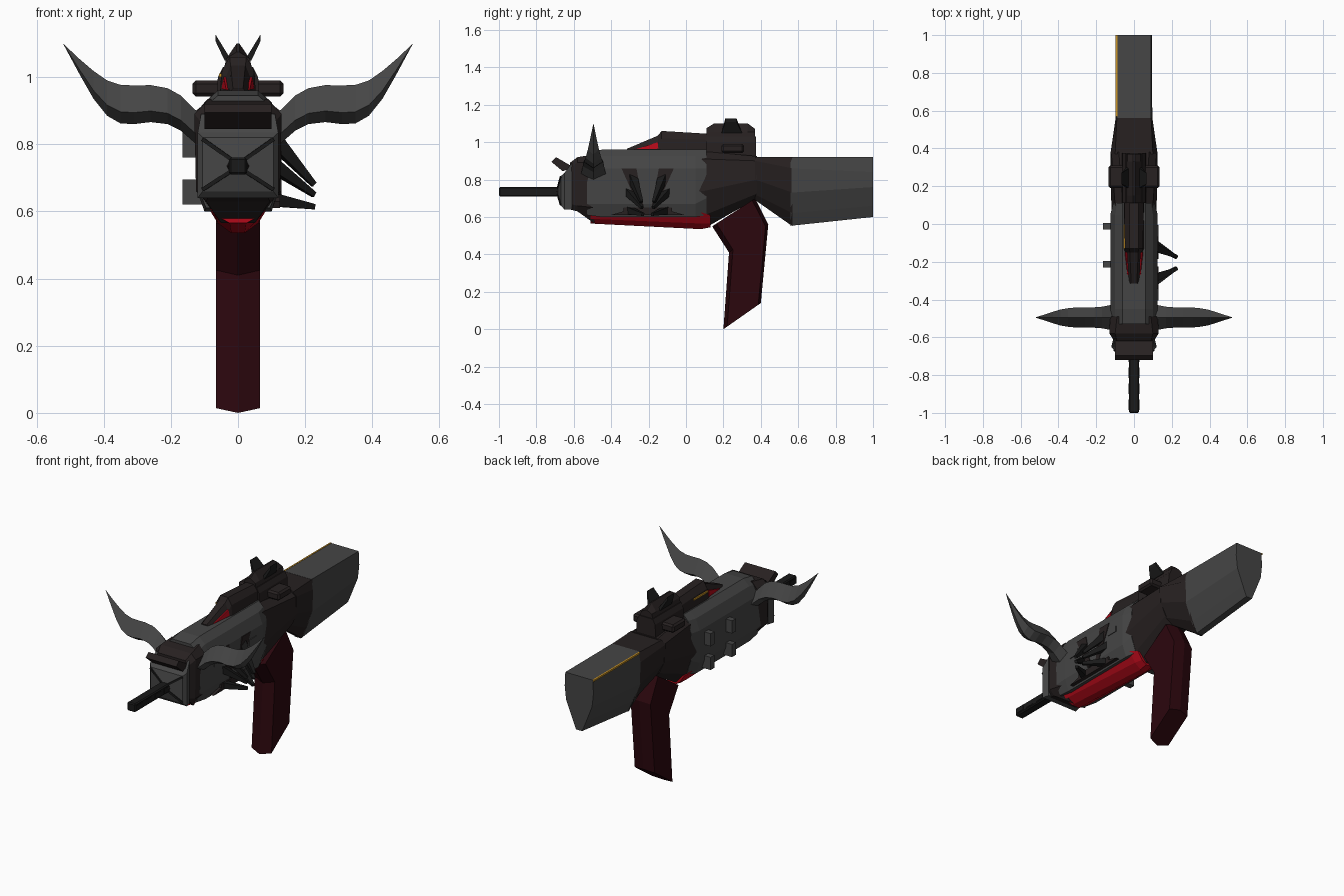
import bpy, bmesh, math
from mathutils import Vector, Matrix


def material(name, rgb):
    m = bpy.data.materials.new(name)
    m.diffuse_color = (*rgb, 1)
    return m


GREY = material("gunmetal", (0.06, 0.06, 0.06))
DARK = material("dark_metal", (0.02, 0.015, 0.015))
BLACK = material("black_metal", (0.01, 0.01, 0.01))
MAROON = material("maroon", (0.024, 0.002, 0.004))
RED = material("red", (0.45, 0.003, 0.01))
GOLD = material("gold", (0.6, 0.3, 0.02))


def finish(name, bm, mat):
    bmesh.ops.recalc_face_normals(bm, faces=bm.faces)
    me = bpy.data.meshes.new(name)
    bm.to_mesh(me)
    bm.free()
    me.materials.append(mat)
    ob = bpy.data.objects.new(name, me)
    bpy.context.collection.objects.link(ob)
    return ob


def skin(name, rings, mat):
    """Bridge equal rings of 3D points and cap both ends."""
    bm = bmesh.new()
    vs = [[bm.verts.new(p) for p in r] for r in rings]
    n = len(vs[0])
    for a, b in zip(vs, vs[1:]):
        for i in range(n):
            bm.faces.new((a[i], a[(i + 1) % n], b[(i + 1) % n], b[i]))
    bm.faces.new(vs[0])
    bm.faces.new(vs[-1])
    return finish(name, bm, mat)


def hull(name, sections, mat):
    """Loft along y; each section is (y, right half outline from top to bottom)."""
    rings = [[(x, y, z) for x, z in h] + [(-x, y, z) for x, z in reversed(h)]
             for y, h in sections]
    return skin(name, rings, mat)


def prism(name, outline, x0, x1, mat):
    """Extrude a side outline (y, z) across x."""
    return skin(name, [[(x, y, z) for y, z in outline] for x in (x0, x1)], mat)


def box(name, lo, hi, mat, bevel=0.0):
    lo, hi = Vector(lo), Vector(hi)
    bm = bmesh.new()
    bmesh.ops.create_cube(bm, size=1)
    bmesh.ops.scale(bm, vec=hi - lo, verts=bm.verts)
    bmesh.ops.translate(bm, vec=(lo + hi) / 2, verts=bm.verts)
    if bevel:
        bmesh.ops.bevel(bm, geom=bm.edges[:], offset=bevel, segments=1, affect='EDGES')
    return finish(name, bm, mat)


def bar(name, a, b, r0, r1, mat):
    """Four-sided tapered bar from a to b."""
    a, b = Vector(a), Vector(b)
    bm = bmesh.new()
    rot = (b - a).to_track_quat('Z', 'Y').to_matrix().to_4x4()
    bmesh.ops.create_cone(bm, cap_ends=True, segments=4, radius1=r0, radius2=r1,
                          depth=(b - a).length,
                          matrix=Matrix.Translation((a + b) / 2) @ rot @ Matrix.Rotation(math.pi / 4, 4, 'Z'))
    return finish(name, bm, mat)


# Main body with sloping shoulders, and the darker receiver behind it
mid = [(0.06, 0.96), (0.10, 0.925), (0.125, 0.86), (0.125, 0.67), (0.10, 0.60)]
hull("front_body", [
    (-0.53, [(0.06, 0.945), (0.10, 0.91), (0.125, 0.86), (0.12, 0.67), (0.095, 0.61)]),
    (-0.45, mid), (0.05, mid),
    (0.11, [(0.06, 0.96), (0.09, 0.93), (0.11, 0.86), (0.11, 0.70), (0.08, 0.61)])], GREY)
hull("receiver", [
    (0.00, [(0.06, 0.95), (0.10, 0.91), (0.12, 0.74), (0.09, 0.62), (0.02, 0.55)]),
    (0.10, [(0.06, 0.95), (0.10, 0.91), (0.12, 0.74), (0.08, 0.61), (0.02, 0.54)]),
    (0.38, [(0.08, 0.925), (0.12, 0.90), (0.125, 0.80), (0.09, 0.725), (0.03, 0.70)])], DARK)

# Shoulder stock narrowing towards its lower edge
hull("stock_neck", [
    (0.37, [(0.10, 0.92), (0.125, 0.90), (0.125, 0.80), (0.08, 0.72), (0.03, 0.69)]),
    (0.57, [(0.09, 0.92), (0.096, 0.86), (0.092, 0.73), (0.05, 0.62), (0.02, 0.55)])], DARK)
hull("stock", [
    (0.56, [(0.09, 0.921), (0.097, 0.86), (0.093, 0.73), (0.05, 0.62), (0.02, 0.553)]),
    (1.00, [(0.09, 0.92), (0.094, 0.84), (0.085, 0.76), (0.045, 0.66), (0.02, 0.60)])], GREY)
box("stock_gold_strip", (-0.097, 0.57, 0.912), (-0.088, 1.0, 0.922), GOLD)

# Muzzle collar and block with a shallow pyramid face
hull("collar", [
    (-0.62, [(0.09, 0.89), (0.105, 0.86), (0.105, 0.67), (0.09, 0.64)]),
    (-0.58, [(0.10, 0.92), (0.13, 0.89), (0.125, 0.66), (0.095, 0.63)]),
    (-0.49, [(0.09, 0.935), (0.127, 0.89), (0.115, 0.65), (0.05, 0.565)])], DARK)
hull("muzzle", [
    (-0.685, [(0.025, 0.755), (0.025, 0.715)]),
    (-0.668, [(0.105, 0.82), (0.105, 0.66)]),
    (-0.65, [(0.12, 0.835), (0.12, 0.64)]),
    (-0.61, [(0.11, 0.89), (0.11, 0.64)])], GREY)
for s in (-1, 1):
    for z0, z1 in ((0.755, 0.815), (0.72, 0.665)):
        bar("muzzle_cross_bar", (s * 0.02, -0.684, z0), (s * 0.105, -0.668, z1), 0.008, 0.008, BLACK)
hull("muzzle_boss", [
    (-0.695, [(0.02, 0.755), (0.03, 0.735), (0.02, 0.715)]),
    (-0.66, [(0.025, 0.765), (0.04, 0.735), (0.025, 0.705)])], DARK)
prism("muzzle_brow", [(-0.72, 0.895), (-0.695, 0.92), (-0.60, 0.865), (-0.66, 0.845)], -0.10, 0.10, DARK)

# Barrel with shallow side plates
box("barrel", (-0.027, -1.0, 0.71), (0.027, -0.66, 0.76), BLACK, 0.006)
for i in range(4):
    y = -0.985 + i * 0.085
    box("barrel_plate", (-0.029, y, 0.722), (0.029, y + 0.055, 0.748), BLACK)

# Horns: ridged section swept outward (x, lower z, upper z, half depth)
path = [(0.09, 0.77, 0.87, 0.075), (0.13, 0.805, 0.905, 0.065), (0.17, 0.84, 0.945, 0.057),
        (0.21, 0.86, 0.967, 0.054), (0.26, 0.866, 0.976, 0.052), (0.31, 0.86, 0.975, 0.053),
        (0.35, 0.862, 0.977, 0.049), (0.39, 0.885, 0.99, 0.042), (0.43, 0.935, 1.018, 0.03),
        (0.47, 1.005, 1.052, 0.017), (0.519, 1.096, 1.098, 0.001)]
for s, side in ((1, "right"), (-1, "left")):
    rings = []
    for x, lo, up, d in path:
        ridge = lo + 0.3 * (up - lo)
        rings.append([(s * x, -0.495, up), (s * x, -0.495 - d, ridge),
                      (s * x, -0.495, lo), (s * x, -0.495 + d, ridge)])
    skin(side + "_horn", rings, GREY)

# Red V-shaped keel under the body
hull("red_keel", [
    (-0.51, [(0.098, 0.625), (0.07, 0.59), (0.025, 0.565)]),
    (0.08, [(0.098, 0.625), (0.06, 0.565), (0.02, 0.535)]),
    (0.13, [(0.08, 0.61), (0.05, 0.565), (0.02, 0.545)])], RED)

# Grip: six-sided with a low front and back ridge
rings = []
for f, b in (((0.20, 0.0), (0.40, 0.14)), ((0.23, 0.41), (0.44, 0.56)), ((0.14, 0.55), (0.37, 0.70))):
    f, b = Vector((0, *f)), Vector((0, *b))
    side = Vector((0.065, 0, 0))
    p, q = f.lerp(b, 0.1), f.lerp(b, 0.93)
    rings.append([f, p + side, q + side, b, q - side, p - side])
skin("grip", rings, MAROON)

# Long top sight with a red window on each side
hull("top_sight", [
    (-0.315, [(0.015, 0.965), (0.025, 0.955), (0.025, 0.93)]),
    (-0.15, [(0.022, 1.035), (0.04, 0.99), (0.05, 0.93)]),
    (-0.13, [(0.025, 1.06), (0.048, 1.02), (0.055, 0.93)]),
    (0.20, [(0.025, 1.04), (0.05, 1.01), (0.055, 0.90)])], DARK)
for s in (-1, 1):
    skin("sight_red_window", [[(s * (x + o), y, z) for x, y, z in
         ((0.03, -0.27, 0.962), (0.038, -0.15, 1.0), (0.044, -0.148, 0.965))] for o in (-0.01, 0.005)], RED)
box("sight_gold_strip", (-0.056, -0.13, 1.0), (-0.048, 0.0, 1.01), GOLD)

# Rear sight housing with a pointed crest, cross bar and V-shaped fins
hull("rear_sight_base", [(y, [(0.045, 1.03), (0.06, 1.0), (0.065, 0.90)]) for y in (0.11, 0.375)], DARK)
hull("rear_sight_crest", [(y, [(0.004, z), (0.035, 1.055), (0.048, 1.0)])
                          for y, z in ((0.11, 1.075), (0.15, 1.10), (0.33, 1.10), (0.37, 1.07))], DARK)
box("sight_cross_bar", (-0.135, 0.19, 0.942), (0.135, 0.31, 0.99), DARK, 0.01)
for s in (-1, 1):
    skin("sight_fin", [[(s * 0.02, y0, 1.05), (s * 0.04, y0, 1.05), (s * 0.067, y1, 1.107), (s * 0.067, y1, 1.127)]
                       for y0, y1 in ((0.19, 0.21), (0.30, 0.27))], BLACK)

# Spike fan on the right flank, mirrored about its own centre line
for s in (-1, 1):
    c = -0.205
    for off, bz, tip_off, tz, r in ((0.085, 0.82, 0.033, 0.68, 0.032), (0.11, 0.74, 0.03, 0.65, 0.028),
                                    (0.10, 0.635, 0.025, 0.614, 0.028)):
        bar("flank_spike", (0.10, c + s * off, bz), (0.226, c + s * tip_off, tz), r, 0.011, BLACK)
    prism("fan_plate", [(c + s * 0.02, 0.65), (c + s * 0.06, 0.86), (c + s * 0.14, 0.86), (c + s * 0.05, 0.66)],
          0.11, 0.129, DARK)
    prism("flank_strip", [(c + s * 0.13, 0.78), (c + s * 0.13, 0.815), (c + s * 0.20, 0.815), (c + s * 0.20, 0.78)],
          0.11, 0.129, GREY)
    prism("fan_step", [(c, 0.61), (c, 0.65), (c + s * 0.13, 0.65), (c + s * 0.13, 0.63), (c + s * 0.20, 0.61)],
          0.09, 0.125, DARK)

# Four square lugs on the left flank
for y in (-0.23, -0.03):
    for z in (0.62, 0.76):
        box("flank_lug", (-0.165, y, z), (-0.10, y + 0.035, z + 0.075), GREY)
